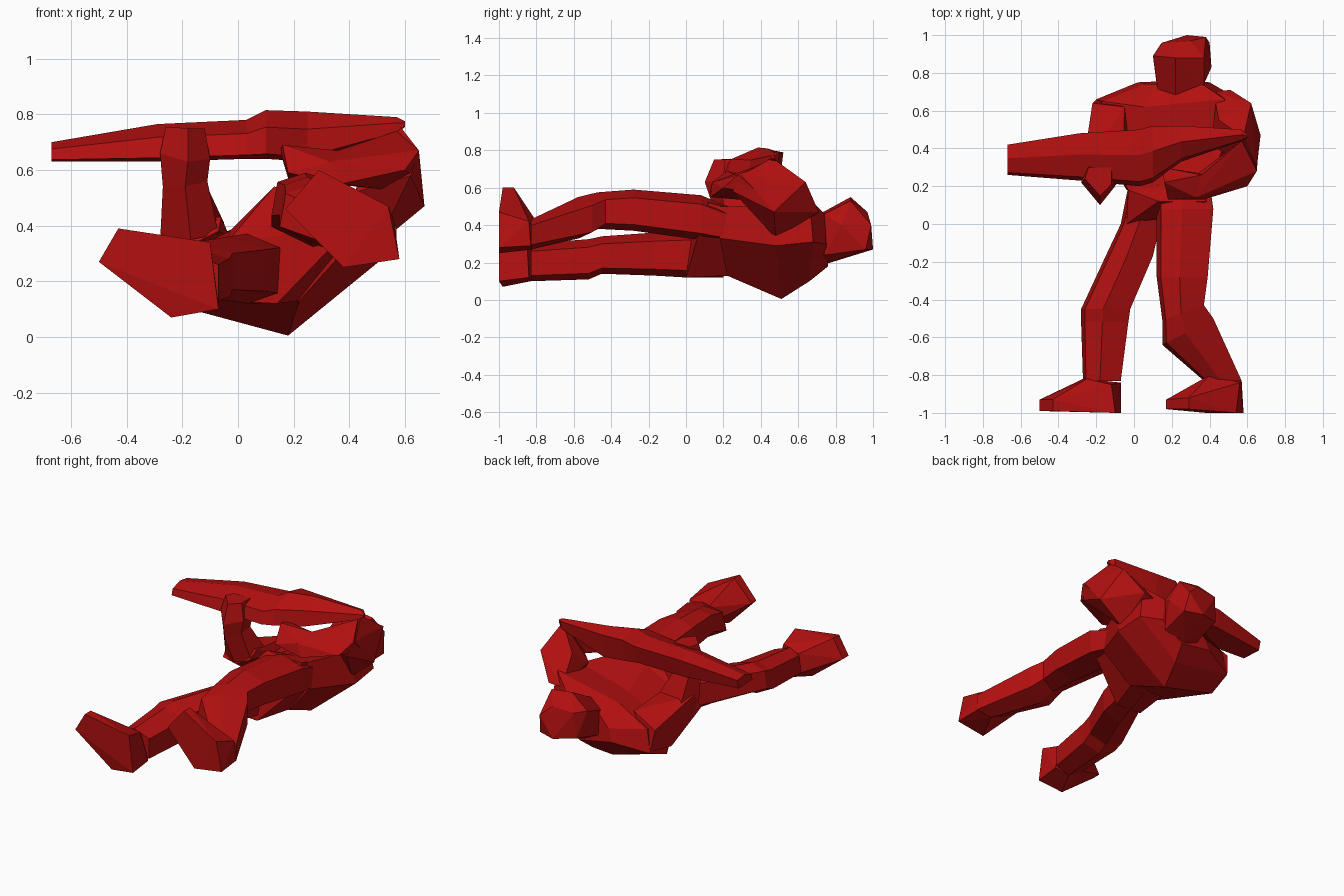
import bpy, bmesh

red = bpy.data.materials.new("deep red")
red.diffuse_color = (0.45, 0.005, 0.005, 1)


def finish(name, bm):
    bmesh.ops.recalc_face_normals(bm, faces=bm.faces[:])
    mesh = bpy.data.meshes.new(name)
    bm.to_mesh(mesh)
    bm.free()
    mesh.materials.append(red)
    obj = bpy.data.objects.new(name, mesh)
    bpy.context.collection.objects.link(obj)
    return obj


def hull(name, pts):
    """Faceted block wrapped around a few corner points."""
    bm = bmesh.new()
    for p in pts:
        bm.verts.new(p)
    res = bmesh.ops.convex_hull(bm, input=bm.verts[:])
    loose = [v for v in res["geom_interior"] if isinstance(v, bmesh.types.BMVert)]
    bmesh.ops.delete(bm, geom=loose, context='VERTS')
    bmesh.ops.dissolve_limit(bm, angle_limit=0.03, verts=bm.verts[:], edges=bm.edges[:])
    return finish(name, bm)


def loft(name, rings):
    """Skin a tube through rings with equal point counts."""
    bm = bmesh.new()
    vs = [[bm.verts.new(p) for p in r] for r in rings]
    n = len(vs[0])
    for a, b in zip(vs, vs[1:]):
        for i in range(n):
            j = (i + 1) % n
            bm.faces.new((a[i], a[j], b[j], b[i]))
    bm.faces.new(vs[0])
    bm.faces.new(vs[-1])
    return finish(name, bm)


# Turned leg cross-section, fitted into a box
SECTION = [(0, .3), (.08, .85), (.45, 1), (1, .8), (1, .15), (.5, 0)]


def leg_ring(y, x0, x1, z0, z1, lean=0):
    return [(x0 + u * (x1 - x0), y + lean * (u - .5), z0 + v * (z1 - z0)) for u, v in SECTION]


# Legs
loft("right_leg", [leg_ring(*r) for r in [
    (.22, .10, .40, .30, .50), (.08, .12, .42, .32, .56), (-.28, .12, .39, .37, .59),
    (-.47, .15, .37, .38, .575, .08), (-.57, .15, .42, .33, .55, .14),
    (-.83, .37, .57, .27, .43)]])
loft("left_leg", [leg_ring(*r) for r in [
    (.2, -.03, .22, .12, .38), (0, -.07, .14, .12, .37), (-.17, -.15, .10, .13, .36),
    (-.45, -.28, -.02, .14, .34), (-.52, -.28, -.03, .11, .325),
    (-.83, -.27, -.07, .10, .30)]])

# Feet: sole outline, toe top and ankle
hull("right_foot", [(.17, -.98, .46), (.29, -.98, .6), (.54, -1, .47), (.58, -1, .28), (.38, -1, .25),
                    (.17, -.93, .46), (.29, -.92, .6), (.37, -.82, .33), (.40, -.80, .42),
                    (.56, -.84, .42), (.57, -.83, .29), (.47, -.82, .27)])
hull("left_foot", [(-.5, -.99, .27), (-.43, -.99, .39), (-.1, -1, .34), (-.07, -1, .10), (-.24, -.98, .07),
                   (-.5, -.93, .27), (-.43, -.93, .39), (-.27, -.82, .16), (-.25, -.82, .28),
                   (-.12, -.85, .30), (-.07, -.84, .12), (-.17, -.83, .10)])

# Pelvis, twisted waist and chest
hull("pelvis", [(-.04, .0, .34), (-.05, .0, .13), (.14, .0, .12), (.22, .24, .13), (-.02, .24, .13),
                (-.03, .18, .38), (.13, .12, .54), (.38, .12, .52), (.41, .08, .40),
                (.36, .28, .28), (.20, .28, .47), (.36, .28, .48)])
loft("torso", [
    [(-.04, .18, .14), (-.03, .18, .38), (.16, .18, .50), (.38, .18, .50), (.40, .18, .33), (.22, .22, .13)],
    [(-.21, .5, .11), (-.2, .5, .30), (.10, .45, .42), (.48, .42, .50), (.53, .48, .29), (.18, .51, .005)],
    [(-.20, .66, .17), (-.17, .65, .32), (.05, .62, .42), (.48, .66, .54), (.52, .68, .31), (.22, .66, .10)],
    [(.02, .75, .22), (.05, .74, .30), (.12, .74, .38), (.36, .74, .46), (.40, .75, .30), (.25, .76, .18)]])

# Head
hull("head", [(.13, .68, .38), (.22, .66, .43), (.37, .74, .46), (.37, .74, .24), (.22, .74, .19),
              (.12, .74, .24), (.10, .89, .46), (.22, .88, .55), (.37, .88, .53), (.41, .83, .40),
              (.15, .96, .46), (.30, .97, .47), (.38, .99, .40), (.40, .96, .27), (.28, 1, .27),
              (.14, .95, .29)])

# Right arm, raised to the stock
hull("right_upper_arm", [(.50, .48, .33), (.51, .71, .47), (.62, .64, .63), (.42, .70, .46), (.67, .47, .47),
                         (.58, .46, .76), (.65, .30, .67), (.62, .25, .58), (.42, .42, .52), (.45, .55, .62)])
hull("right_forearm", [(.65, .28, .67), (.60, .20, .60), (.57, .44, .74), (.52, .36, .53), (.66, .40, .56),
                       (.37, .13, .55), (.33, .14, .63), (.36, .26, .67), (.34, .27, .55)])
hull("right_hand", [(.37, .13, .55), (.33, .14, .63), (.36, .26, .67), (.34, .27, .55),
                    (.18, .13, .59), (.16, .22, .69), (.15, .30, .67), (.18, .26, .57)])

# Left arm, bent to hold the barrel from below
hull("left_upper_arm", [(-.20, .66, .18), (-.22, .64, .32), (-.05, .62, .40), (-.23, .48, .16),
                        (-.03, .45, .36), (-.28, .24, .34), (-.07, .22, .38), (-.06, .28, .43),
                        (-.27, .30, .44), (-.17, .22, .33)])
loft("left_forearm", [
    [(-.28, .27, .34), (-.17, .20, .35), (-.07, .24, .37), (-.05, .36, .41), (-.24, .40, .40)],
    [(-.27, .23, .54), (-.19, .13, .54), (-.11, .19, .56), (-.12, .30, .56), (-.24, .32, .55)],
    [(-.28, .22, .66), (-.18, .10, .63), (-.10, .20, .64), (-.10, .30, .65), (-.26, .32, .65)],
    [(-.26, .24, .755), (-.18, .15, .75), (-.12, .21, .75), (-.12, .30, .75), (-.24, .30, .75)]])


# Rifle: thin barrel, thicker body, tapered stock
def gun_ring(x, y0, y1, z0, z1):
    h, w = z1 - z0, y1 - y0
    return [(x, y0, z0 + .1 * h), (x, y0 + .08 * w, z0 + .65 * h), (x, y0 + .55 * w, z1),
            (x, y1, z0 + .85 * h), (x, y1 - .1 * w, z0)]


loft("rifle", [gun_ring(*r) for r in [
    (-.67, .26, .42, .63, .70), (-.29, .23, .48, .63, .765), (.03, .20, .50, .64, .78),
    (.10, .22, .52, .64, .815), (.25, .33, .52, .63, .81), (.57, .44, .50, .73, .79),
    (.60, .455, .475, .755, .775)]])
